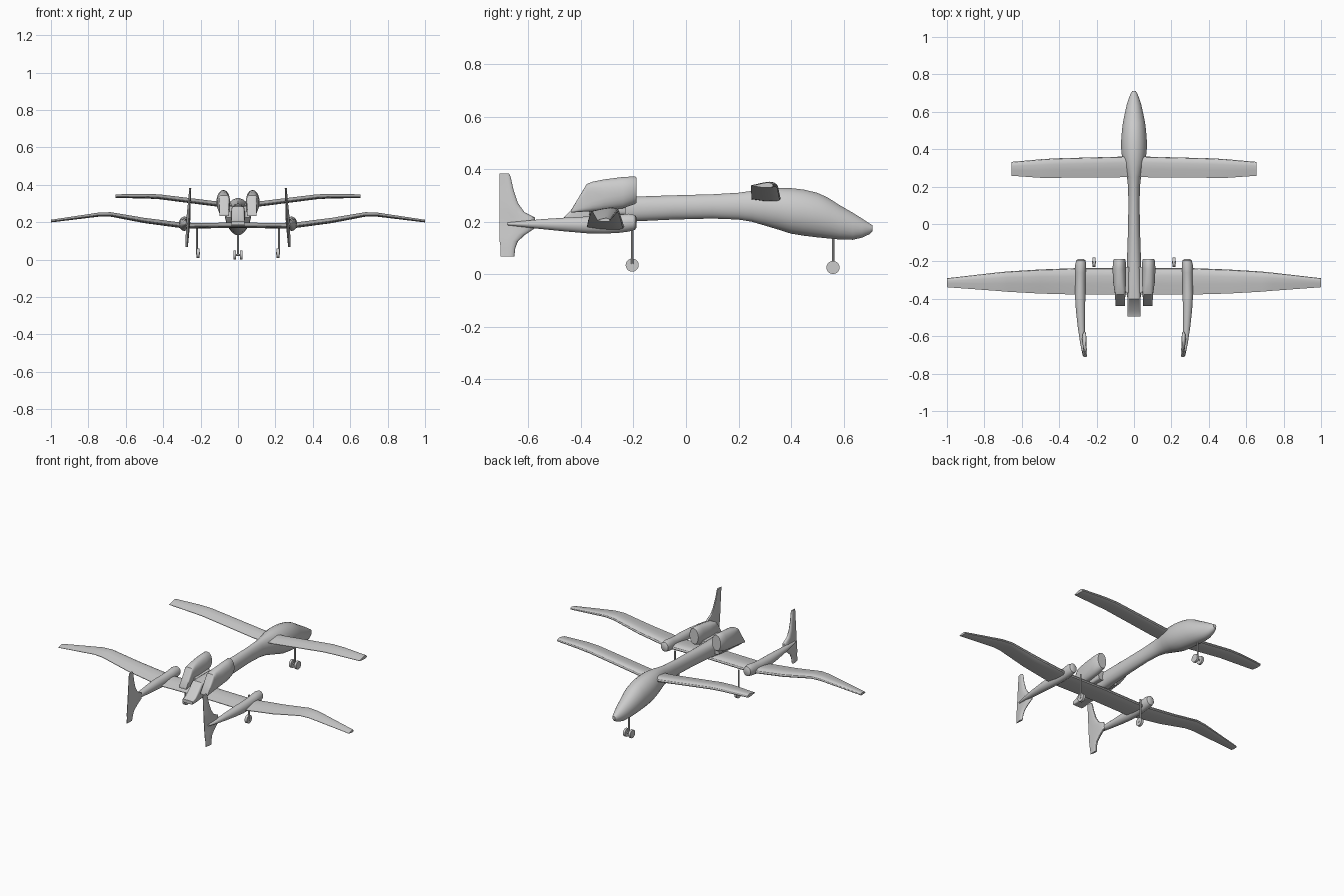
import bpy, bmesh, math
from mathutils import Vector


def finish(name, bm, mirror=False, angle=35):
    bmesh.ops.recalc_face_normals(bm, faces=bm.faces)
    mesh = bpy.data.meshes.new(name)
    bm.to_mesh(mesh)
    bm.free()
    for p in mesh.polygons:
        p.use_smooth = True
    mesh.set_sharp_from_angle(angle=math.radians(angle))
    ob = bpy.data.objects.new(name, mesh)
    bpy.context.collection.objects.link(ob)
    if mirror:
        ob.modifiers.new("Mirror", 'MIRROR').use_mirror_merge = False
    return ob


def loft(name, rings, mirror=False, angle=35):
    bm = bmesh.new()
    loops = [[bm.verts.new(p) for p in r] for r in rings]
    n = len(loops[0])
    for a, b in zip(loops, loops[1:]):
        for i in range(n):
            j = (i + 1) % n
            bm.faces.new((a[i], a[j], b[j], b[i]))
    bm.faces.new(loops[0])
    bm.faces.new(loops[-1])
    return finish(name, bm, mirror, angle)


def oval(y, cx, w, lo, hi, square=2.0, n=24):
    # superellipse section across the y axis
    out = []
    for i in range(n):
        t = 2 * math.pi * (i + 0.5) / n
        c, s = math.cos(t), math.sin(t)
        k = 2 / square
        out.append(Vector((cx + w * math.copysign(abs(c) ** k, c), y,
                           (lo + hi) / 2 + (hi - lo) / 2 * math.copysign(abs(s) ** k, s))))
    return out


# chord fraction from leading edge, relative height
FOIL = [(0, 0), (.03, .3), (.12, .55), (.3, .65), (.6, .45), (1, .06),
        (1, -.06), (.6, -.3), (.3, -.35), (.12, -.32), (.03, -.2)]


def wing(name, stations):
    # stations: x, leading y, trailing y, z, thickness
    rings = [[(x, le + (te - le) * c, z + t * h) for c, h in FOIL]
             for x, le, te, z, t in stations]
    mirrored = [[(-x, y, z) for x, y, z in r] for r in rings[:0:-1]]
    return loft(name, mirrored + rings, angle=30)


def cylinder(name, a, b, r, n=20, mirror=True):
    a, b = Vector(a), Vector(b)
    q = (b - a).to_track_quat('Z', 'Y')
    rings = [[p + q @ Vector((r * math.cos(2 * math.pi * i / n),
                              r * math.sin(2 * math.pi * i / n), 0)) for i in range(n)]
             for p in (a, b)]
    return loft(name, rings, mirror)


# Fuselage with bulbous cabin, slim body and wedge tail
loft("fuselage", [oval(y, 0, w, lo, hi, s) for y, w, lo, hi, s in [
    (.71, .010, .162, .186, 2), (.70, .017, .152, .192, 2), (.67, .029, .138, .212, 2),
    (.635, .040, .130, .234, 2), (.585, .051, .131, .263, 2), (.54, .060, .135, .292, 2),
    (.50, .065, .139, .310, 2), (.45, .069, .145, .322, 2), (.40, .069, .153, .328, 2),
    (.35, .064, .169, .329, 2), (.30, .052, .184, .325, 2), (.25, .038, .199, .317, 2),
    (.20, .032, .207, .310, 2), (.10, .030, .211, .304, 2), (-.05, .033, .207, .300, 2),
    (-.20, .038, .200, .295, 2.2), (-.32, .038, .186, .292, 3), (-.40, .036, .184, .285, 5),
    (-.465, .035, .184, .215, 8), (-.495, .035, .184, .204, 8)]])

# Main rear wing and forward wing
wing("main_wing", [(0, -.235, -.378, .180, .028), (.28, -.235, -.378, .176, .030),
                   (.50, -.243, -.372, .205, .028), (.68, -.254, -.362, .238, .024),
                   (.74, -.260, -.357, .238, .022), (1.0, -.290, -.338, .204, .014)])
wing("forward_wing", [(0, .362, .250, .285, .028), (.07, .360, .250, .288, .028),
                      (.42, .351, .247, .332, .026), (.50, .346, .247, .336, .024),
                      (.655, .332, .258, .336, .020)])

# Twin engine nacelles: round intake, squared sloping exhaust
loft("engine_nacelle", [oval(y, x, w, lo, hi, s) for y, x, w, lo, hi, s in [
    (-.188, .077, .030, .272, .368, 2), (-.195, .078, .034, .266, .372, 2),
    (-.24, .079, .036, .250, .370, 2.1), (-.31, .077, .035, .242, .361, 2.4),
    (-.355, .074, .031, .239, .352, 3.5), (-.378, .074, .028, .238, .343, 5),
    (-.41, .074, .026, .236, .290, 6), (-.438, .074, .026, .234, .243, 8)]], True)
# Short pylons carrying the nacelles
loft("engine_pylon", [oval(y, .045, .022, .225, .285, 4) for y in (-.23, -.37)], True)

# Tail booms
loft("tail_boom", [oval(y, x, w, lo, hi) for y, x, w, lo, hi in [
    (-.188, .284, .016, .178, .214), (-.194, .284, .025, .168, .225),
    (-.22, .285, .030, .161, .230), (-.26, .286, .028, .156, .225),
    (-.31, .287, .027, .154, .220), (-.38, .288, .028, .155, .219),
    (-.46, .286, .025, .162, .215), (-.55, .282, .019, .171, .209),
    (-.63, .276, .013, .180, .201), (-.68, .272, .007, .186, .196)]], True)

# Slightly canted tail fins, spanning above and below the booms
fin = [(.382, -.674), (.370, -.668), (.320, -.657), (.270, -.640), (.235, -.615),
       (.215, -.575), (.175, -.575), (.150, -.612), (.125, -.640), (.100, -.650), (.067, -.654)]
rings = []
for z, le in fin:
    cx = .266 - (z - .2) * .06
    te = -.71 if z > .1 else -.706
    thick = .011 + .012 * max(0, 1 - abs(z - .2) / .15)
    rings.append([(cx + (h - .12) * thick, le + (te - le) * c, z) for c, h in FOIL])
loft("tail_fin", rings, True)

# Main landing gear
cylinder("main_gear_strut", (.220, -.205, .035), (.220, -.205, .185), .005, 10)
cylinder("main_wheel", (.206, -.205, .034), (.222, -.205, .034), .025)
cylinder("main_axle", (.204, -.205, .034), (.225, -.205, .034), .006, 10)

# Nose landing gear with twin wheels
cylinder("nose_gear_strut", (0, .56, .025), (0, .56, .16), .005, 10, False)
cylinder("nose_wheel", (.011, .56, .025), (.025, .56, .025), .025)
cylinder("nose_axle", (-.024, .56, .025), (.024, .56, .025), .005, 10, False)
